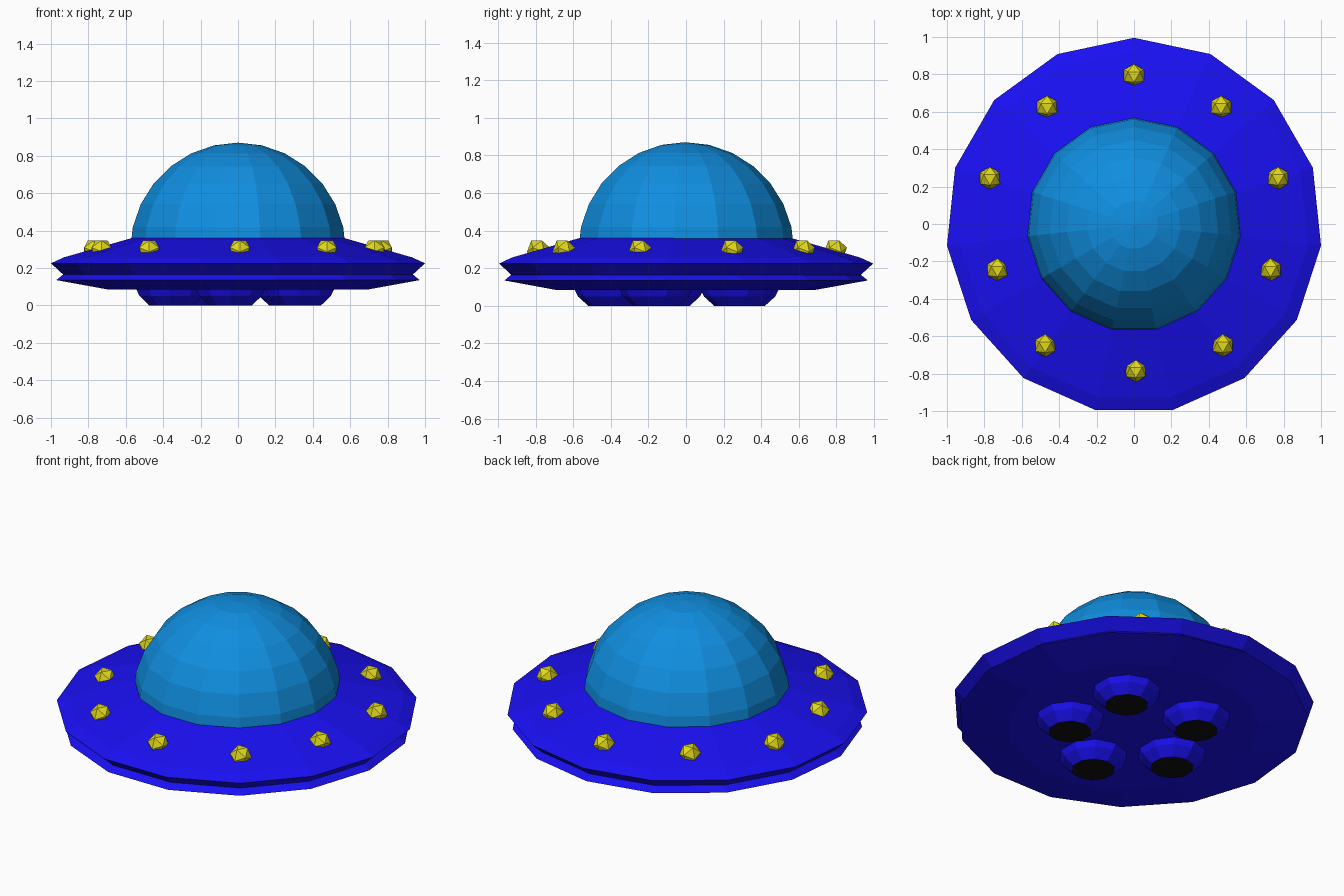
import bpy, math

if "Cube" in bpy.data.objects:
    bpy.data.objects.remove(bpy.data.objects["Cube"])

OFFSET_Y = -0.01   # recentres the 15-sided outline


def material(name, rgb):
    m = bpy.data.materials.new(name)
    m.diffuse_color = (*rgb, 1)
    m.use_nodes = True
    m.node_tree.nodes["Principled BSDF"].inputs["Base Color"].default_value = m.diffuse_color
    return m


blue = material("hull_blue", (0.01, 0.005, 0.9))
cyan = material("dome_blue", (0.005, 0.27, 0.74))
yellow = material("lamp_yellow", (0.75, 0.7, 0.01))
black = material("dark_nozzle", (0.005, 0.005, 0.005))


def lathe(name, profile, sides, mat, loc=(0, 0, 0), start=90):
    """Revolve (radius, z) points around z; radius 0 makes a pole."""
    verts, faces, rings = [], [], []
    for r, z in profile:
        n = sides if r > 0 else 1
        rings.append(range(len(verts), len(verts) + n))
        for i in range(n):
            a = math.radians(start) + 2 * math.pi * i / sides
            verts.append((r * math.cos(a), r * math.sin(a), z))
    for lo, hi in zip(rings, rings[1:]):
        for i in range(sides):
            j = (i + 1) % sides
            if len(lo) == 1:
                faces.append((lo[0], hi[j], hi[i]))
            elif len(hi) == 1:
                faces.append((lo[i], lo[j], hi[0]))
            else:
                faces.append((lo[i], lo[j], hi[j], hi[i]))
    me = bpy.data.meshes.new(name)
    me.from_pydata(verts, [], faces)
    me.materials.append(mat)
    ob = bpy.data.objects.new(name, me)
    ob.location = loc
    bpy.context.collection.objects.link(ob)
    return ob


# Saucer hull with a grooved rim
lathe("saucer_hull", [(0, 0.085), (0.70, 0.085), (0.977, 0.135), (0.94, 0.165),
                      (1.0055, 0.225), (0.935, 0.257), (0.57, 0.36), (0, 0.36)],
      15, blue, (0, OFFSET_Y, 0))

# Dome: upper half of a faceted sphere
R, RINGS = 0.58, 7
arc = [(R * math.cos(k * math.pi / 2 / RINGS), R * math.sin(k * math.pi / 2 / RINGS))
       for k in range(RINGS)]
lathe("dome", [(0, 0)] + arc + [(0, R)], 15, cyan, (0, OFFSET_Y / 2, 0.29))

# Ring of ten lamps, each an icosahedron with a face on top
spots = [(0.0, 0.795)]
for x, y in [(0.465, 0.625), (0.77, 0.245), (0.73, -0.245), (0.475, -0.65)]:
    spots += [(x, y), (-x, y)]
spots.append((0.01, -0.785))
for i, (x, y) in enumerate(spots):
    bpy.ops.mesh.primitive_ico_sphere_add(
        subdivisions=1, radius=0.062, location=(x, y, 0.298),
        rotation=(0, math.radians(37.4), math.radians(-90)))
    lamp = bpy.context.object
    lamp.name = f"lamp_{i + 1}"
    lamp.data.materials.append(yellow)

# Five thruster pods below, with dark flat undersides
for i, (x, y) in enumerate([(0.28, 0.27), (-0.20, 0.30), (-0.36, -0.10),
                            (-0.04, -0.40), (0.33, -0.16)]):
    pod = lathe(f"thruster_{i + 1}", [(0, 0), (0.12, 0), (0.175, 0.05), (0.195, 0.09), (0, 0.09)],
                10, blue, (x, y, 0))
    pod.data.materials.append(black)
    for p in pod.data.polygons:
        if p.center.z < 0.001:
            p.material_index = 1
